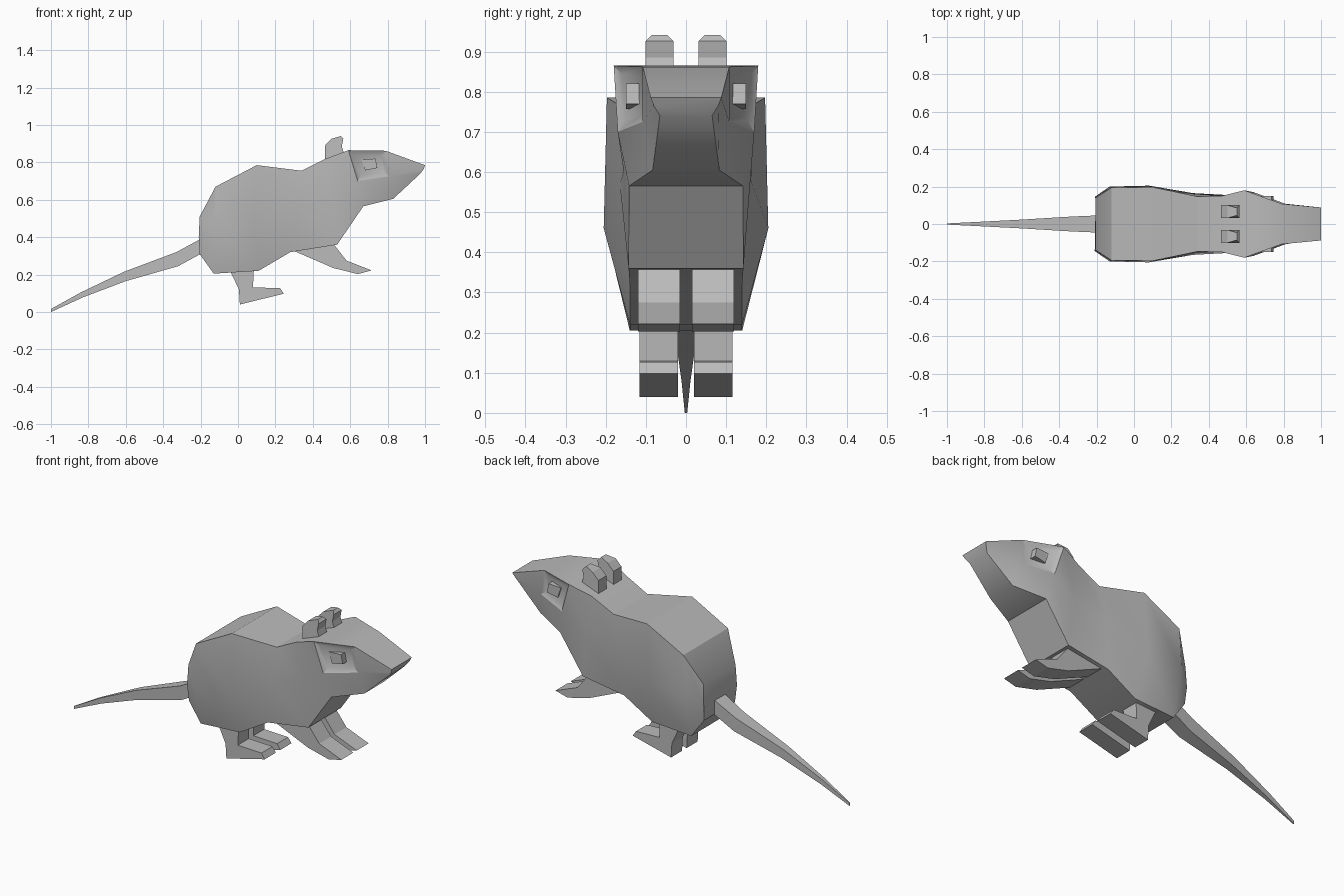
import bpy, bmesh, math

if "Cube" in bpy.data.objects:
    bpy.data.objects.remove(bpy.data.objects["Cube"])

fur = bpy.data.materials.new("grey fur")
fur.diffuse_color = (0.5, 0.5, 0.5, 1)
fur.use_nodes = True
fur.node_tree.nodes["Principled BSDF"].inputs["Base Color"].default_value = fur.diffuse_color


def finish(name, bm, angle=30):
    bmesh.ops.recalc_face_normals(bm, faces=bm.faces)
    me = bpy.data.meshes.new(name)
    bm.to_mesh(me)
    bm.free()
    me.materials.append(fur)
    ob = bpy.data.objects.new(name, me)
    bpy.context.collection.objects.link(ob)
    bpy.context.view_layer.objects.active = ob
    ob.select_set(True)
    bpy.ops.object.shade_smooth_by_angle(angle=math.radians(angle))
    ob.select_set(False)
    return ob


def loft(bm, sections):
    """Join mirrored sections; each is a list of (x, z, half width) from top to bottom."""
    rings = []
    for sec in sections:
        ring = [bm.verts.new((x, -w, z)) for x, z, w in sec]
        ring += [bm.verts.new((x, w, z)) for x, z, w in reversed(sec)]
        rings.append(ring)
    for a, b in zip(rings, rings[1:]):
        n = len(a)
        for i in range(n):
            j = (i + 1) % n
            bm.faces.new((a[i], a[j], b[j], b[i]))
    bm.faces.new(rings[0])
    bm.faces.new(rings[-1])
    return rings


def slab_pair(name, profile, yc):
    """Side profile of (x, z, half width) given thickness, on the left and right."""
    for side, s in (("right", -1), ("left", 1)):
        bm = bmesh.new()
        a = [bm.verts.new((x, s * yc - w, z)) for x, z, w in profile]
        b = [bm.verts.new((x, s * yc + w, z)) for x, z, w in profile]
        n = len(a)
        bm.faces.new(a)
        bm.faces.new(b)
        for i in range(n):
            j = (i + 1) % n
            bm.faces.new((a[i], a[j], b[j], b[i]))
        finish(f"{side}_{name}", bm, 20)


# Body and head: sections from rump to nose (top, middle, bottom)
bm = bmesh.new()
rings = loft(bm, [
    [(-0.205, 0.51, 0.14), (-0.21, 0.40, 0.145), (-0.205, 0.31, 0.135)],
    [(-0.12, 0.67, 0.195), (-0.13, 0.45, 0.20), (-0.13, 0.205, 0.14)],
    [(0.10, 0.785, 0.197), (0.08, 0.46, 0.205), (0.11, 0.22, 0.14)],
    [(0.34, 0.755, 0.147), (0.315, 0.57, 0.165), (0.28, 0.32, 0.14)],
    [(0.47, 0.82, 0.15), (0.50, 0.60, 0.155), (0.53, 0.36, 0.143)],
    [(0.59, 0.865, 0.18), (0.64, 0.70, 0.17), (0.67, 0.565, 0.142)],
    [(0.79, 0.862, 0.108), (0.81, 0.725, 0.108), (0.83, 0.605, 0.083)],
    [(1.00, 0.785, 0.088), (0.993, 0.765, 0.08), (0.975, 0.74, 0.065)],
])
# Shallow eye sockets
a, b = rings[5], rings[6]
sockets = [f for f in bm.faces
           if {a[0], a[1], b[0], b[1]} == set(f.verts)
           or {a[4], a[5], b[4], b[5]} == set(f.verts)]
bmesh.ops.recalc_face_normals(bm, faces=bm.faces)
bmesh.ops.inset_individual(bm, faces=sockets, thickness=0.035, depth=-0.012)
finish("body", bm)

# Tail: tapered square sections
bm = bmesh.new()
loft(bm, [
    [(-0.17, 0.395, 0.045), (-0.17, 0.315, 0.045)],
    [(-0.21, 0.385, 0.045), (-0.21, 0.305, 0.045)],
    [(-0.33, 0.32, 0.04), (-0.32, 0.245, 0.04)],
    [(-0.61, 0.215, 0.023), (-0.60, 0.165, 0.023)],
    [(-0.84, 0.105, 0.011), (-0.83, 0.078, 0.011)],
    [(-1.0, 0.016, 0.003), (-1.0, 0.0, 0.003)],
])
finish("tail", bm)

# Legs with feet
w = 0.048
slab_pair("hind_leg", [(-0.05, 0.23, w), (-0.035, 0.205, w), (0.005, 0.12, w),
                       (0.01, 0.04, w), (0.245, 0.098, w), (0.225, 0.127, w),
                       (0.08, 0.132, w), (0.085, 0.23, w)], 0.068)
w = 0.052
slab_pair("front_leg", [(0.29, 0.33, w), (0.51, 0.235, w), (0.64, 0.203, w),
                        (0.715, 0.222, w), (0.58, 0.275, w), (0.51, 0.365, w)], 0.067)

# Ears
w = 0.035
slab_pair("ear", [(0.465, 0.80, w), (0.465, 0.89, w), (0.50, 0.926, w),
                  (0.55, 0.941, 0.02), (0.563, 0.926, w), (0.555, 0.885, w),
                  (0.57, 0.84, w)], 0.066)

# Eyes
w = 0.02
slab_pair("eye", [(0.66, 0.815, w), (0.735, 0.82, w), (0.745, 0.77, w),
                  (0.68, 0.757, w)], 0.13)
